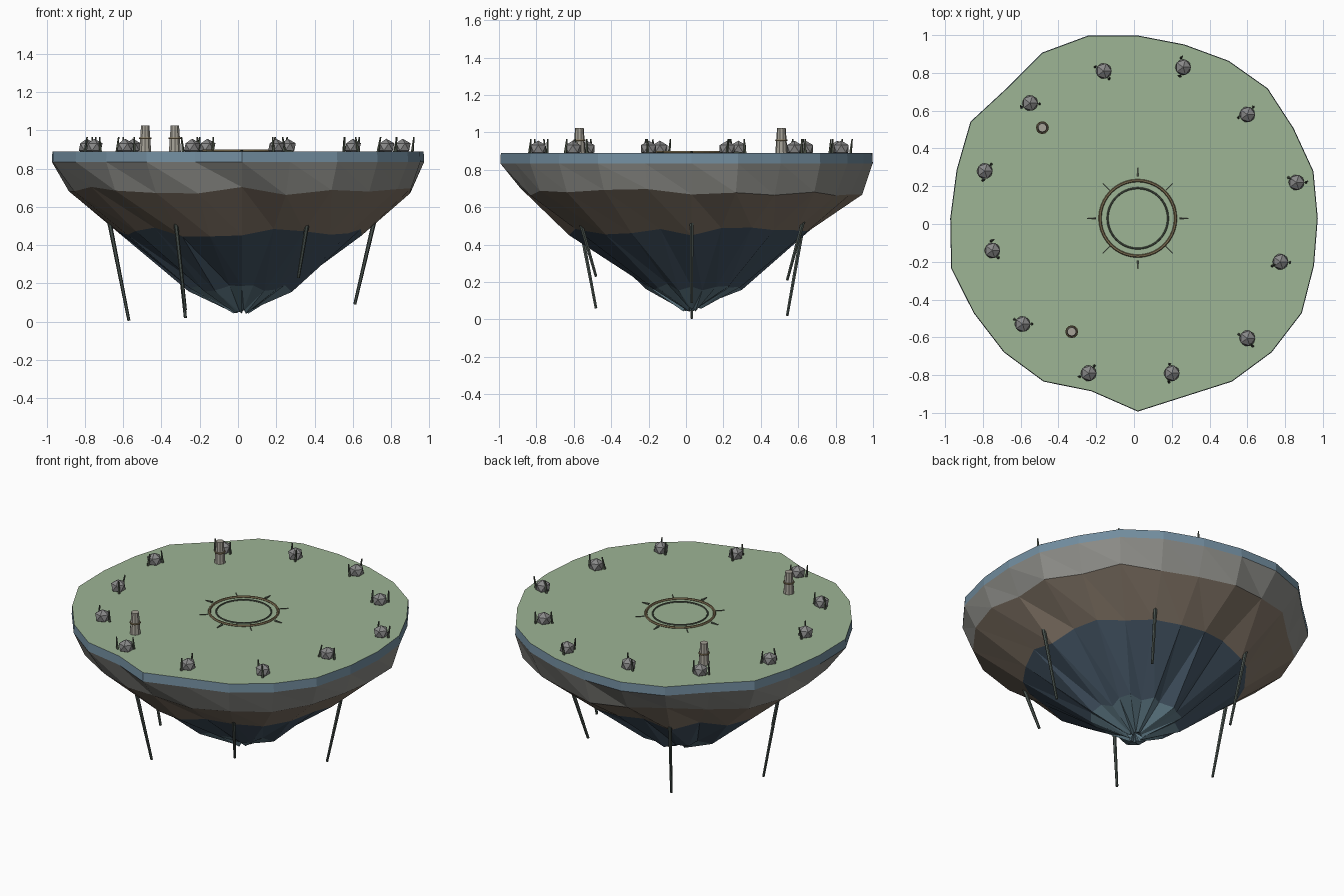
import bpy, random
from math import sin, cos, pi, radians
from mathutils import Vector

if "Cube" in bpy.data.objects:
    bpy.data.objects.remove(bpy.data.objects["Cube"])

random.seed(4)
CX, CY, TOP, N = 0.02, 0.03, 0.89, 24


def mat(name, r, g, b):
    m = bpy.data.materials.new(name)
    m.diffuse_color = (r, g, b, 1)
    m.use_nodes = True
    m.node_tree.nodes["Principled BSDF"].inputs["Base Color"].default_value = m.diffuse_color
    return m


GRASS = mat("grass", .34, .46, .30)
RIM = mat("slate_blue", .17, .27, .35)
STONE = mat("stone", .27, .27, .25)
EARTH = mat("earth", .24, .19, .145)
NAVY = mat("deep_rock", .06, .095, .135)
TEAL = mat("tip_rock", .13, .22, .27)
ROOT = mat("root", .07, .09, .08)
BRASS = mat("brass", .22, .17, .09)
GREEN = mat("blade", .09, .11, .08)
PALE = mat("pale_stone", .38, .36, .31)
GREY = mat("boulder", .25, .25, .25)


def mesh(name, verts, faces, m):
    me = bpy.data.meshes.new(name)
    me.from_pydata(verts, [], faces)
    me.update()
    ob = bpy.data.objects.new(name, me)
    bpy.context.collection.objects.link(ob)
    me.materials.append(m)
    return ob


def polar(r, deg, z):
    a = radians(deg)
    return Vector((CX + r * cos(a), CY + r * sin(a), z))


def rod(name, p, q, r1, r2, m, sides=6):
    p, q = Vector(p), Vector(q)
    d = q - p
    bpy.ops.mesh.primitive_cone_add(vertices=sides, radius1=r1, radius2=r2,
                                    depth=d.length, location=(p + q) / 2)
    ob = bpy.context.object
    ob.name = name
    ob.rotation_euler = d.to_track_quat('Z', 'Y').to_euler()
    ob.data.materials.append(m)
    return ob


def torus(name, loc, major, minor, m, seg=40):
    bpy.ops.mesh.primitive_torus_add(location=loc, major_radius=major, minor_radius=minor,
                                     major_segments=seg, minor_segments=6)
    bpy.context.object.name = name
    bpy.context.object.data.materials.append(m)


# Irregular outline of the island, one radius every 15 degrees
outline = [.95, .96, .95, .97, .96, .95, .965, 1.0, 1.01, .975, 1.02, .99,
           .99, 1.02, 1.0, 1.0, .995, .945, 1.02, .973, .995, 1.0, 1.0, .963]


def ring(scale, z, jr=0, jz=0, follow=1.0):
    return [polar(scale * (follow * r + (1 - follow)) * (1 + random.uniform(-jr, jr)),
                  i * 15, z + random.uniform(-jz, jz)) for i, r in enumerate(outline)]


# Stacked layers from the rim down to the tip
rings = [ring(1, TOP), ring(1.003, .835), ring(.92, .685, .025, .025, .5),
         ring(.635, .47, .035, .025, .3), ring(.255, .175, .14, .02, 0),
         ring(.04, .055, .4, .015, 0)]
layers = [("rim", RIM), ("stone_layer", STONE), ("earth_layer", EARTH),
          ("deep_layer", NAVY), ("tip_layer", TEAL)]
for k, (name, m) in enumerate(layers):
    faces = []
    for i in range(N):
        j = (i + 1) % N
        if k < 1:
            faces.append((i, N + i, N + j, j))
        else:
            faces += [(i, N + i, N + j), (i, N + j, j)]
    mesh(name, rings[k] + rings[k + 1], faces, m)
mesh("tip_hollow", rings[5] + [Vector((CX, CY, .085))],
     [((i + 1) % N, i, N) for i in range(N)], TEAL)
mesh("grass_top", rings[0], [tuple(range(N))], GRASS)

# Hanging roots
for i, z in enumerate([.09, .21, .02, .005, .06, .23]):
    rod("hanging_root", polar(.70, i * 60, .56), polar(.59, i * 60, z), .012, .008, ROOT)

# Boulders with thin grass blades beside them
spots = [(.86, .22), (.60, .58), (.26, .83), (-.16, .81), (-.55, .64), (-.79, .28),
         (-.75, -.14), (-.59, -.53), (-.24, -.79), (.20, -.79), (.60, -.605), (.775, -.20)]
for i, (x, y) in enumerate(spots):
    bpy.ops.mesh.primitive_ico_sphere_add(subdivisions=1, radius=.047, location=(x, y, .913))
    b = bpy.context.object
    b.name = "boulder"
    b.scale.z = .92
    b.data.materials.append(GREY)
    for s in (0, 1):
        a = i * .9 + s * 2.6
        px, py = x + .05 * cos(a), y + .05 * sin(a)
        rod("grass_blade", (px, py, TOP - .005),
            (px + random.uniform(-.015, .015), py + random.uniform(-.01, .01), .965),
            .008, .004, GREEN, 5)

# Two tapered pillars with a band and an open ring on top
for x, y in [(-.485, .51), (-.33, -.57)]:
    rod("pillar", (x, y, TOP - .005), (x, y, 1.025), .033, .023, PALE, 10)
    torus("pillar_band", (x, y, .958), .029, .005, BRASS, 12)

# Circle marking with eight spokes
torus("outer_circle", (CX, CY, TOP + .003), .2, .008, BRASS)
torus("inner_circle", (CX, CY, TOP + .002), .16, .005, GREEN)
for i in range(8):
    if i % 2:
        rod("spoke", polar(.21, i * 45, TOP + .002), polar(.262, i * 45, TOP + .002),
            .003, .003, GREEN)
    else:
        rod("pointer", polar(.222, i * 45, TOP + .002), polar(.268, i * 45, TOP + .002),
            .008, .003, GREEN)
